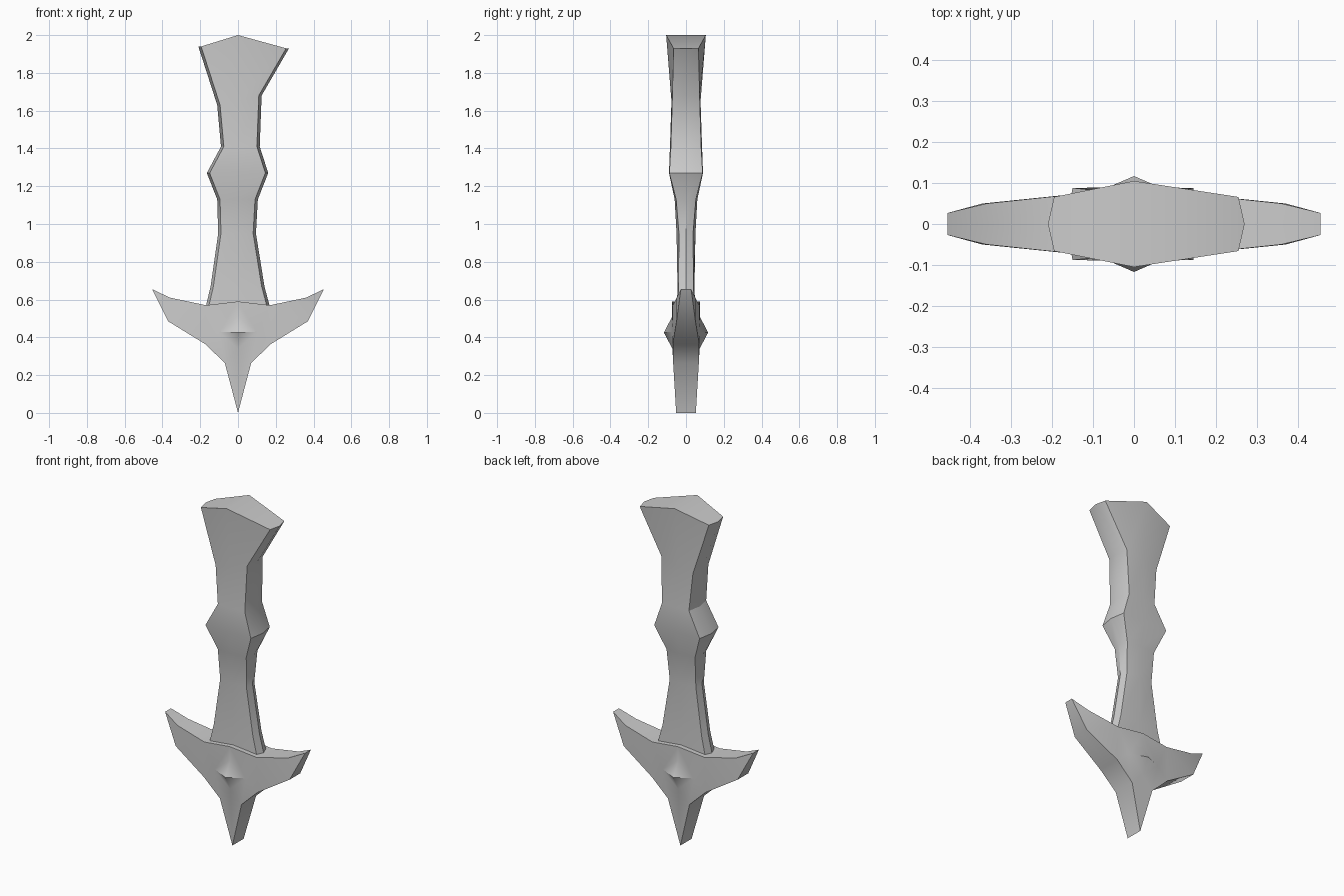
import bpy, bmesh, math

if "Cube" in bpy.data.objects:
    bpy.data.objects.remove(bpy.data.objects["Cube"])

grey = bpy.data.materials.new("plain grey")
grey.use_nodes = True
grey.diffuse_color = (0.6, 0.6, 0.6, 1)
grey.node_tree.nodes["Principled BSDF"].inputs["Base Color"].default_value = (0.6, 0.6, 0.6, 1)


def finish(name, bm, angle):
    bmesh.ops.remove_doubles(bm, verts=bm.verts, dist=0.0005)
    bmesh.ops.recalc_face_normals(bm, faces=bm.faces)
    mesh = bpy.data.meshes.new(name)
    bm.to_mesh(mesh)
    bm.free()
    mesh.materials.append(grey)
    obj = bpy.data.objects.new(name, mesh)
    bpy.context.collection.objects.link(obj)
    bpy.ops.object.select_all(action='DESELECT')
    obj.select_set(True)
    bpy.context.view_layer.objects.active = obj
    bpy.ops.object.shade_smooth_by_angle(angle=math.radians(angle))


# Grip: rows of height left, height right, height middle, left x, right x, ridge depth, corner depth
rows = [
    (0.50, 0.50, 0.50, -0.185, 0.185, 0.05, 0.045),
    (0.67, 0.67, 0.67, -0.145, 0.14, 0.045, 0.04),
    (0.95, 0.95, 0.95, -0.105, 0.095, 0.05, 0.037),
    (1.13, 1.13, 1.13, -0.11, 0.105, 0.06, 0.052),
    (1.27, 1.27, 1.27, -0.165, 0.16, 0.09, 0.088),
    (1.41, 1.41, 1.41, -0.09, 0.115, 0.085, 0.08),
    (1.63, 1.68, 1.65, -0.11, 0.125, 0.077, 0.072),
    (1.94, 1.93, 2.00, -0.21, 0.27, 0.105, 0.066),
]
bm = bmesh.new()
rings = []
for zl, zr, zm, xl, xr, ridge, corner in rows:
    inset = 0.015
    ring = [(0, -ridge, zm), (xr - inset, -corner, zr), (xr, 0, zr), (xr - inset, corner, zr),
            (0, ridge, zm), (xl + inset, corner, zl), (xl, 0, zl), (xl + inset, -corner, zl)]
    rings.append([bm.verts.new(p) for p in ring])
for low, high in zip(rings, rings[1:]):
    for i in range(8):
        j = (i + 1) % 8
        bm.faces.new((low[i], low[j], high[j], high[i]))
for ring in (rings[0], rings[-1]):
    bm.faces.new(ring[:5])
    bm.faces.new(ring[4:] + ring[:1])
finish("grip", bm, 32)

# Guard: one quarter, repeated across both mirror planes
points = {
    "top": (0, 0.075, 0.59), "shoulder": (0.17, 0.07, 0.57), "wing": (0.36, 0.05, 0.61),
    "tip": (0.455, 0.027, 0.655), "elbow": (0.37, 0.05, 0.485), "hip": (0.175, 0.07, 0.365),
    "waist": (0.07, 0.068, 0.265), "point": (0, 0.052, 0.0),
    "boss_top": (0, 0.073, 0.51), "boss_side": (0.1, 0.074, 0.43),
    "boss_low": (0, 0.072, 0.34), "boss": (0, 0.117, 0.425),
}
faces = ["top shoulder boss_side boss_top", "shoulder hip boss_side", "shoulder wing elbow hip",
         "wing tip elbow", "hip waist boss_side", "waist boss_low boss_side",
         "waist point boss_low", "boss boss_top boss_side", "boss boss_side boss_low"]
rim = "top shoulder wing tip elbow hip waist point".split()
bm = bmesh.new()
for sx in (1, -1):
    for sy in (1, -1):
        outer = {k: bm.verts.new((x * sx, y * sy, z)) for k, (x, y, z) in points.items()}
        middle = {k: bm.verts.new((points[k][0] * sx, 0, points[k][2])) for k in rim}
        for face in faces:
            bm.faces.new([outer[k] for k in face.split()])
        for a, b in zip(rim, rim[1:]):
            bm.faces.new((outer[a], outer[b], middle[b], middle[a]))
finish("guard", bm, 50)
